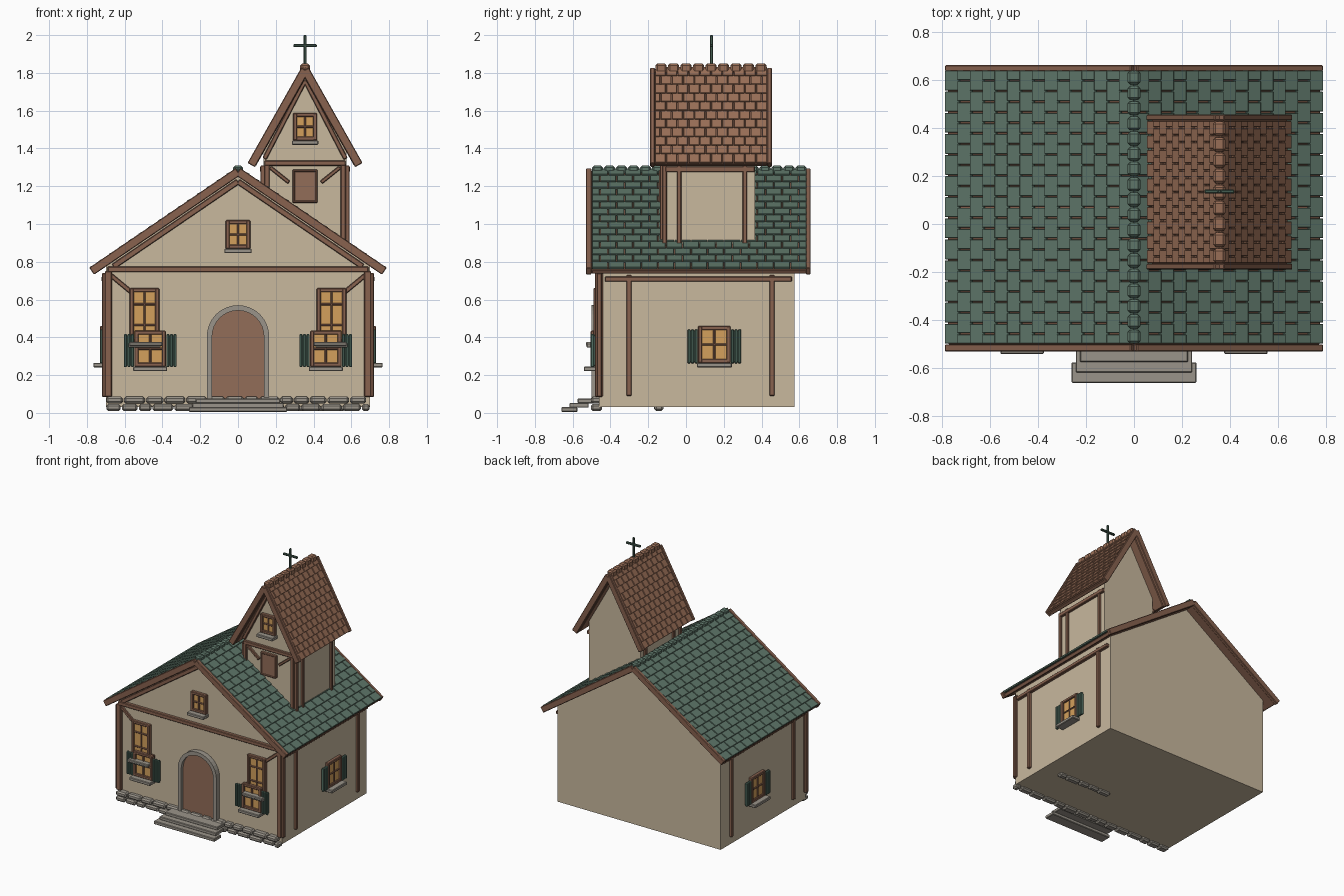
import bpy, bmesh, math, random
from mathutils import Matrix, Vector

random.seed(4)
cube = bpy.data.objects.get("Cube")
if cube:
    bpy.data.objects.remove(cube)


def material(name, r, g, b):
    lin = [((c / 255 + 0.055) / 1.055) ** 2.4 for c in (r, g, b)] + [1]
    m = bpy.data.materials.new(name)
    m.use_nodes = True
    m.diffuse_color = lin
    m.node_tree.nodes["Principled BSDF"].inputs["Base Color"].default_value = lin
    return m


PLASTER = material("plaster", 200, 184, 158)
TIMBER = material("timber", 136, 98, 79)
DOOR = material("door_wood", 146, 109, 88)
GREEN_TILE = material("green_tile", 94, 118, 105)
BROWN_TILE = material("brown_tile", 151, 109, 86)
STONE = material("stone", 154, 148, 138)
GLASS = material("warm_glass", 212, 160, 92)
SHUTTER = material("shutter_green", 82, 110, 98)
IRON = material("dark_iron", 68, 92, 80)

parts = {}


def mesh_of(name, mat, bevel):
    return parts.setdefault(name, (bmesh.new(), mat, bevel))[0]


def put(name, mat, center, size, frame=Matrix(), bevel=0.004):
    """Box placed in a local frame."""
    m = frame @ Matrix.Translation(center) @ Matrix.Diagonal((*size, 1))
    bmesh.ops.create_cube(mesh_of(name, mat, bevel), size=1, matrix=m)


def box(name, mat, x, y, z, bevel=0.004):
    """Box from ranges on each axis."""
    put(name, mat, [sum(r) / 2 for r in (x, y, z)], [r[1] - r[0] for r in (x, y, z)], bevel=bevel)


def axes(u, v, w, origin):
    m = Matrix((u, v, w)).transposed().to_4x4()
    m.translation = origin
    return m


def bar(name, mat, a, b, y, thick):
    """Straight beam in the xz plane from a to b."""
    d = Vector((b[0] - a[0], 0, b[1] - a[1]))
    u = d.normalized()
    mid = ((a[0] + b[0]) / 2, sum(y) / 2, (a[1] + b[1]) / 2)
    put(name, mat, (0, 0, 0), (d.length, y[1] - y[0], thick),
        axes(u, (0, 1, 0), (-u.z, 0, u.x), mid))


def prism(name, mat, points, y):
    bm = mesh_of(name, mat, 0)
    face = bm.faces.new([bm.verts.new((px, y[0], pz)) for px, pz in points])
    out = bmesh.ops.extrude_face_region(bm, geom=[face])
    bmesh.ops.translate(bm, vec=(0, y[1] - y[0], 0),
                        verts=[g for g in out["geom"] if isinstance(g, bmesh.types.BMVert)])


def front(x, y, z):
    return axes((1, 0, 0), (0, -1, 0), (0, 0, 1), (x, y, z))


def window(name, frame, w, h, bars=(0,), shutters=False):
    """Framed window; local y points out of the wall."""
    put(name + "_glass", GLASS, (0, 0.008, 0), (w - 0.02, 0.016, h - 0.02), frame, 0)
    for s in (-1, 1):
        put(name + "_frame", TIMBER, (s * (w / 2 - 0.01), 0.015, 0), (0.022, 0.03, h), frame)
        put(name + "_frame", TIMBER, (0, 0.014, s * (h / 2 - 0.01)), (w, 0.028, 0.022), frame)
        if shutters:
            c = s * (w / 2 + 0.03)
            put(name + "_shutters", SHUTTER, (c, 0.012, -0.01), (0.05, 0.016, h - 0.03), frame)
            for k in (-1, 0, 1):
                put(name + "_shutters", SHUTTER, (c + k * 0.019, 0.02, -0.01),
                    (0.016, 0.02, h - 0.015), frame)
    put(name + "_frame", TIMBER, (0, 0.012, 0), (0.012, 0.022, h - 0.02), frame)
    for b in bars:
        put(name + "_frame", TIMBER, (0, 0.012, b), (w - 0.02, 0.022, 0.012), frame)
    put(name + "_sill", STONE, (0, 0.033, -h / 2 - 0.012), (w + 0.015, 0.066, 0.024), frame)


def roof(name, mat, cx, apex, run, drop, y, rows, cols, boards):
    """Gabled roof: decking, staggered tiles, bargeboards and ridge caps."""
    length = math.hypot(run, drop)
    step, width = length / rows, (y[1] - y[0]) / cols
    for s in (-1, 1):
        d = Vector((s * run, 0, -drop)) / length
        n = Vector((s * drop, 0, run)) / length
        plane = axes(d, (0, 1, 0), n, (cx, 0, apex))
        put(name + "_decking", TIMBER, (length / 2, sum(y) / 2, -0.014),
            (length, y[1] - y[0], 0.028), plane)
        for r in range(rows):
            for c in range(cols + r % 2):
                lo = y[0] + (c - 0.5 * (r % 2)) * width
                a, b = max(lo, y[0]), min(lo + width, y[1])
                tile = plane @ Matrix.Translation(((r + 0.5) * step, (a + b) / 2, 0.008))
                tile = tile @ Matrix.Rotation(-0.12, 4, "Y")
                put(name + "_tiles", mat, (0, 0, 0),
                    (step * 1.08, b - a - 0.005, 0.013), tile, 0.002)
        for edge in boards:
            bar(name + "_bargeboards", TIMBER, (cx, apex - 0.008),
                (cx + s * run, apex - drop - 0.008), edge, 0.045)
    caps = round((y[1] - y[0]) / 0.065)
    pitch = (y[1] - y[0]) / caps
    for k in range(caps):
        mid = y[0] + (k + 0.5) * pitch
        box(name + "_ridge_caps", mat, (cx - 0.026, cx + 0.026),
            (mid - pitch * 0.45, mid + pitch * 0.45), (apex - 0.025, apex + 0.024), 0.01)


def stones(name, x, y, z):
    pos = x[0]
    while pos < x[1] - 0.03:
        end = min(pos + random.uniform(0.07, 0.12), x[1])
        box(name, STONE, (pos + 0.003, end - 0.003),
            (y[0] + random.uniform(0, 0.012), y[1]), z, 0.01)
        pos = end


# Main walls and roof
prism("main_walls", PLASTER, [(-0.7, 0.03), (0.7, 0.03), (0.7, 0.775), (0, 1.25), (-0.7, 0.775)],
      (-0.46, 0.575))
roof("main_roof", GREEN_TILE, 0, 1.285, 0.775, 0.527, (-0.5, 0.64), 15, 13,
     [(-0.53, -0.5), (0.635, 0.66)])

# Tower walls and roof
TX = 0.355
prism("tower_walls", PLASTER, [(TX - 0.22, 0.6), (TX + 0.22, 0.6), (TX + 0.22, 1.4),
                               (TX, 1.79), (TX - 0.22, 1.4)], (-0.12, 0.365))
roof("tower_roof", BROWN_TILE, TX, 1.825, 0.285, 0.505, (-0.165, 0.43), 11, 10,
     [(-0.19, -0.165), (0.43, 0.455)])

# Timber framing, mirrored left and right
box("gable_beam", TIMBER, (-0.69, 0.69), (-0.485, -0.45), (0.745, 0.775))
box("tower_beam", TIMBER, (TX - 0.215, TX + 0.215), (-0.14, -0.11), (1.308, 1.336))
for s in (-1, 1):
    def span(a, b, cx=0):
        return sorted((cx + s * a, cx + s * b))

    box("corner_posts", TIMBER, span(0.668, 0.705), (-0.482, -0.44), (0.085, 0.75))
    box("corner_posts", TIMBER, span(0.69, 0.72), (-0.472, -0.445), (0.085, 0.74))
    bar("gable_rafters", TIMBER, (0, 1.225), (s * 0.66, 0.775), (-0.482, -0.45), 0.03)
    bar("corner_braces", TIMBER, (s * 0.675, 0.73), (s * 0.56, 0.635), (-0.475, -0.45), 0.024)
    for y in (-0.302, 0.455):
        box("side_posts", TIMBER, span(0.69, 0.72), (y - 0.014, y + 0.014), (0.09, 0.73))
    box("side_beams", TIMBER, span(0.69, 0.722), (-0.43, 0.56), (0.695, 0.722))
    box("tower_posts", TIMBER, span(0.188, 0.216, TX), (-0.138, -0.11), (0.85, 1.32))
    bar("tower_rafters", TIMBER, (TX, 1.76), (TX + s * 0.215, 1.345), (-0.138, -0.11), 0.024)
    bar("tower_braces", TIMBER, (TX + s * 0.185, 1.3), (TX + s * 0.085, 1.22), (-0.136, -0.11), 0.02)
    for y in (-0.113, -0.036, 0.312):
        box("tower_side_posts", TIMBER, span(0.21, 0.236, TX), (y - 0.012, y + 0.012), (0.6, 1.31))
    box("tower_side_beams", TIMBER, span(0.21, 0.238, TX), (-0.11, 0.365), (1.275, 1.305))

    # Front window pairs and side windows
    window("tall_window", front(s * 0.495, -0.46, 0.515), 0.155, 0.29, (0.06, -0.05))
    window("shuttered_window", front(s * 0.465, -0.475, 0.34), 0.165, 0.19, (0,), True)
    box("shuttered_window_back", TIMBER, span(0.39, 0.54), (-0.478, -0.45), (0.25, 0.43))
    box("tall_window_ledge", STONE, span(0.4, 0.575), (-0.53, -0.46), (0.355, 0.375))
    side = axes((0, 1, 0), (s, 0, 0), (0, 0, 1), (s * 0.7, 0.15, 0.362))
    window("side_window", side, 0.17, 0.195, (0,), True)

window("attic_window", front(0, -0.46, 0.945), 0.13, 0.15)
window("tower_window", front(TX, -0.12, 1.515), 0.125, 0.145)

# Tower hatch
box("tower_hatch", DOOR, (TX - 0.06, TX + 0.06), (-0.136, -0.11), (1.12, 1.28))
for s in (-1, 1):
    box("tower_hatch_frame", TIMBER, (TX + s * 0.06 - 0.006, TX + s * 0.06 + 0.006),
        (-0.142, -0.11), (1.112, 1.288))
    box("tower_hatch_frame", TIMBER, (TX - 0.066, TX + 0.066),
        (-0.142, -0.11), (1.2 + s * 0.082 - 0.006, 1.2 + s * 0.082 + 0.006))


# Arched door with stone surround
def arch(r, base):
    turn = [math.pi * k / 16 for k in range(17)]
    return [(r, base)] + [(r * math.cos(t), 0.405 + r * math.sin(t)) for t in turn] + [(-r, base)]


prism("door", DOOR, arch(0.14, 0.07), (-0.475, -0.45))
prism("door_surround", STONE, arch(0.165, 0.07) + arch(0.137, 0.07)[::-1], (-0.5, -0.45))

# Steps and foundation stones
for k in range(3):
    half = 0.26 - 0.018 * k
    box("door_steps", STONE, (-half, half), (-0.66 + 0.043 * k, -0.575 + 0.06 * k),
        (0.005 + 0.023 * k, 0.03 + 0.023 * k))
for z in (0.01, 0.049):
    stones("foundation_stones", (-0.7, 0.7), (-0.505, -0.445), (z, z + 0.037))
stones("tower_foundation", (0.11, 0.57), (-0.17, -0.12), (0.01, 0.045))

# Cross on the tower ridge
box("roof_cross", IRON, (TX - 0.008, TX + 0.008), (0.127, 0.143), (1.82, 2.0))
box("roof_cross", IRON, (TX - 0.062, TX + 0.062), (0.126, 0.144), (1.936, 1.952))

# Turn the collected parts into objects
for name, (bm, mat, bevel) in parts.items():
    bmesh.ops.recalc_face_normals(bm, faces=bm.faces)
    mesh = bpy.data.meshes.new(name)
    bm.to_mesh(mesh)
    bm.free()
    mesh.materials.append(mat)
    obj = bpy.data.objects.new(name, mesh)
    bpy.context.collection.objects.link(obj)
    if bevel:
        mod = obj.modifiers.new("soft_edges", "BEVEL")
        mod.width, mod.segments = bevel, 1
